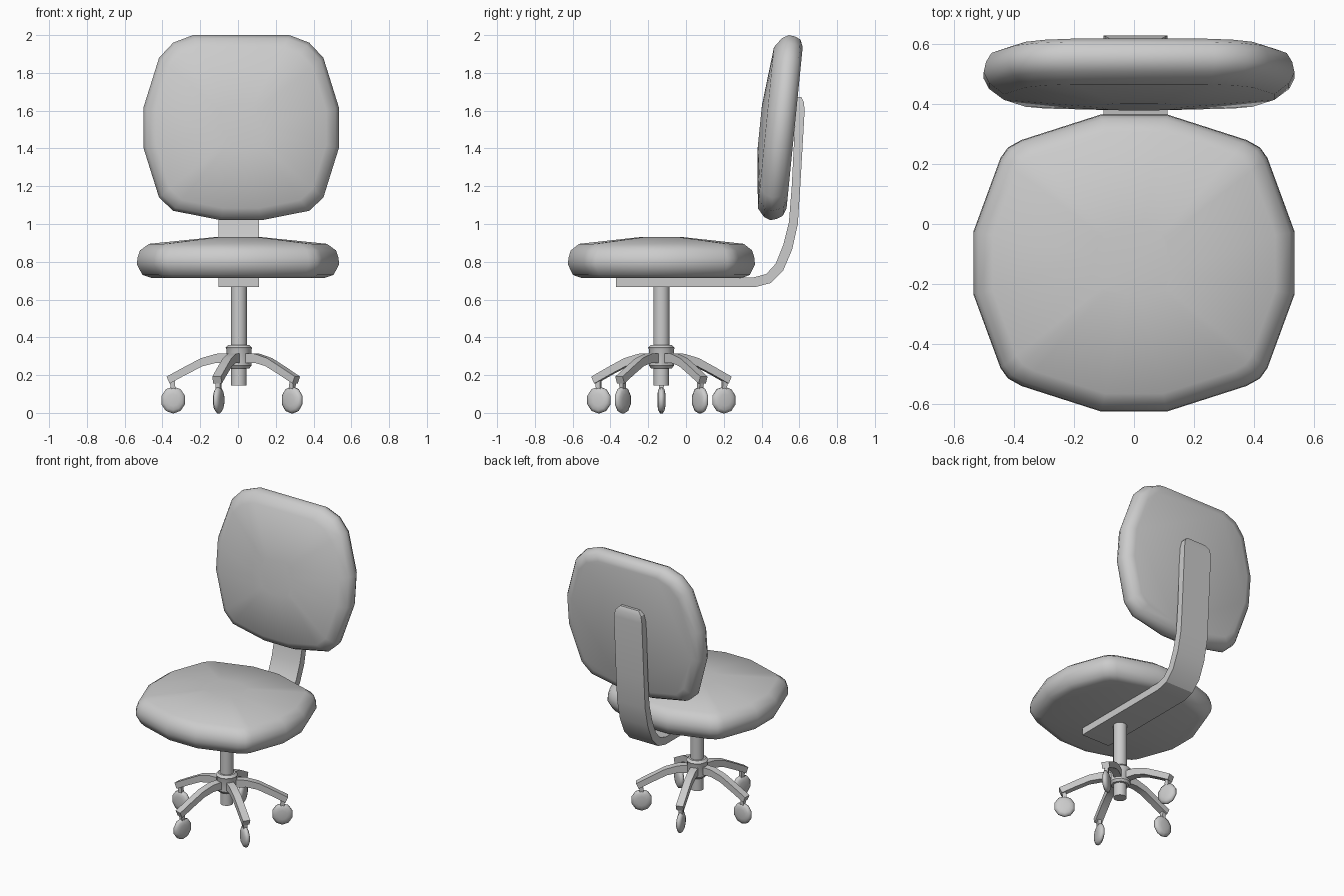
import bpy, bmesh, math
from mathutils import Matrix, Vector

if "Cube" in bpy.data.objects:
    bpy.data.objects.remove(bpy.data.objects["Cube"])

CX, CY = 0.005, -0.13          # column axis


def loft(name, rings, smooth=60):
    """Skin a list of equally sized closed rings and cap both ends."""
    bm = bmesh.new()
    rows = [[bm.verts.new(p) for p in ring] for ring in rings]
    n = len(rows[0])
    for a, b in zip(rows, rows[1:]):
        for i in range(n):
            j = (i + 1) % n
            bm.faces.new((a[i], a[j], b[j], b[i]))
    bm.faces.new(rows[0][::-1])
    bm.faces.new(rows[-1])
    bmesh.ops.recalc_face_normals(bm, faces=bm.faces)
    me = bpy.data.meshes.new(name)
    bm.to_mesh(me)
    bm.free()
    ob = bpy.data.objects.new(name, me)
    bpy.context.collection.objects.link(ob)
    if smooth:
        bpy.ops.object.select_all(action='DESELECT')
        ob.select_set(True)
        bpy.context.view_layer.objects.active = ob
        bpy.ops.object.shade_smooth_by_angle(angle=math.radians(smooth))
    return ob


def mirror_x(half):
    return half + [(-x, y) for x, y in reversed(half)]


def lathe(name, profile, n, smooth=40):
    """Upright turned part on the column axis, profile of (radius, z)."""
    return loft(name, [[(CX + r * math.cos(2 * math.pi * i / n),
                         CY + r * math.sin(2 * math.pi * i / n), z)
                        for i in range(n)] for r, z in profile], smooth)


# Seat cushion: rounded outline, stacked rings, domed top
quad = [(.11, .495), (.375, .41), (.42, .385), (.445, .35), (.535, .105)]
outline = mirror_x(quad + [(x, -y) for x, y in reversed(quad)])
seat_rings = [(.715, .86), (.73, .945), (.785, 1), (.82, .995),
              (.86, .97), (.895, .88), (.93, .24)]
loft("seat", [[(x * s, -.13 + y * s, z) for x, y in outline]
              for z, s in seat_rings])

# Backrest cushion: leaning back, domed towards the sitter
half = [(.255, .49), (.36, .45), (.435, .37), (.518, .105),
        (.518, -.105), (.435, -.37), (.36, -.44), (.107, -.49)]
outline = mirror_x(half)
back_rings = [(-.105, .24), (-.072, .87), (-.035, .965), (.0, 1),
              (.035, .985), (.065, .95), (.08, .87)]
loft("backrest", [[(.017 + x * s, .495 + .1 * z * s + d, 1.51 + z * s)
                   for x, z in outline] for d, s in back_rings])

# Bent support bar: (outer y, z), (inner y, z), half width
bar = [((-.37, .667), (-.37, .718), .107),
       ((.37, .667), (.36, .718), .107),
       ((.45, .688), (.425, .735), .107),
       ((.515, .755), (.475, .79), .107),
       ((.562, .865), (.515, .89), .107),
       ((.592, 1.0), (.545, 1.01), .107),
       ((.605, 1.2), (.56, 1.2), .107),
       ((.628, 1.6), (.58, 1.6), .107),
       ((.624, 1.645), (.58, 1.645), .098),
       ((.61, 1.672), (.57, 1.672), .07)]
loft("support_bar", [[(CX - w, *o), (CX + w, *o), (CX + w, *i), (CX - w, *i)]
                     for o, i, w in bar], 30)

# Column, hub and lower tube
lathe("column", [(.043, .33), (.043, .68)], 16)
lathe("hub", [(.055, .235), (.066, .25), (.066, .335), (.07, .345), (.055, .36)], 12, 30)
lathe("lower_tube", [(.041, .145), (.041, .26)], 16)

# Five legs with stems and casters
leg_side = [((.03, .315), (.03, .262)), ((.12, .313), (.12, .265)),
            ((.20, .290), (.19, .248)), ((.29, .243), (.275, .205)),
            ((.383, .192), (.367, .155))]
stem_side = [(.352, .19, .013), (.352, .16, .013), (.345, .10, .011)]
wheel = [(-.021, .03), (-.017, .05), (-.007, .066),
         (.007, .066), (.017, .05), (.021, .03)]
for k in range(5):
    place = Matrix.Translation(Vector((CX, CY, 0))) @ Matrix.Rotation(
        math.pi + k * math.tau / 5, 4, 'Z')
    w = .024
    leg = loft(f"leg_{k + 1}", [[(t[0], -w, t[1]), (t[0], w, t[1]),
                                 (b[0], w, b[1]), (b[0], -w, b[1])]
                                for t, b in leg_side], 30)
    stem = loft(f"caster_stem_{k + 1}",
                [[(r - s, -s, z), (r + s, -s, z), (r + s, s, z), (r - s, s, z)]
                 for r, z, s in stem_side], 30)
    caster = loft(f"caster_{k + 1}",
                  [[(.348 + r * math.cos((i + .5) * math.tau / 10), y,
                     .068 + r * 1.08 * math.sin((i + .5) * math.tau / 10))
                    for i in range(10)] for y, r in wheel], 60)
    for ob in (leg, stem, caster):
        ob.data.transform(place)
